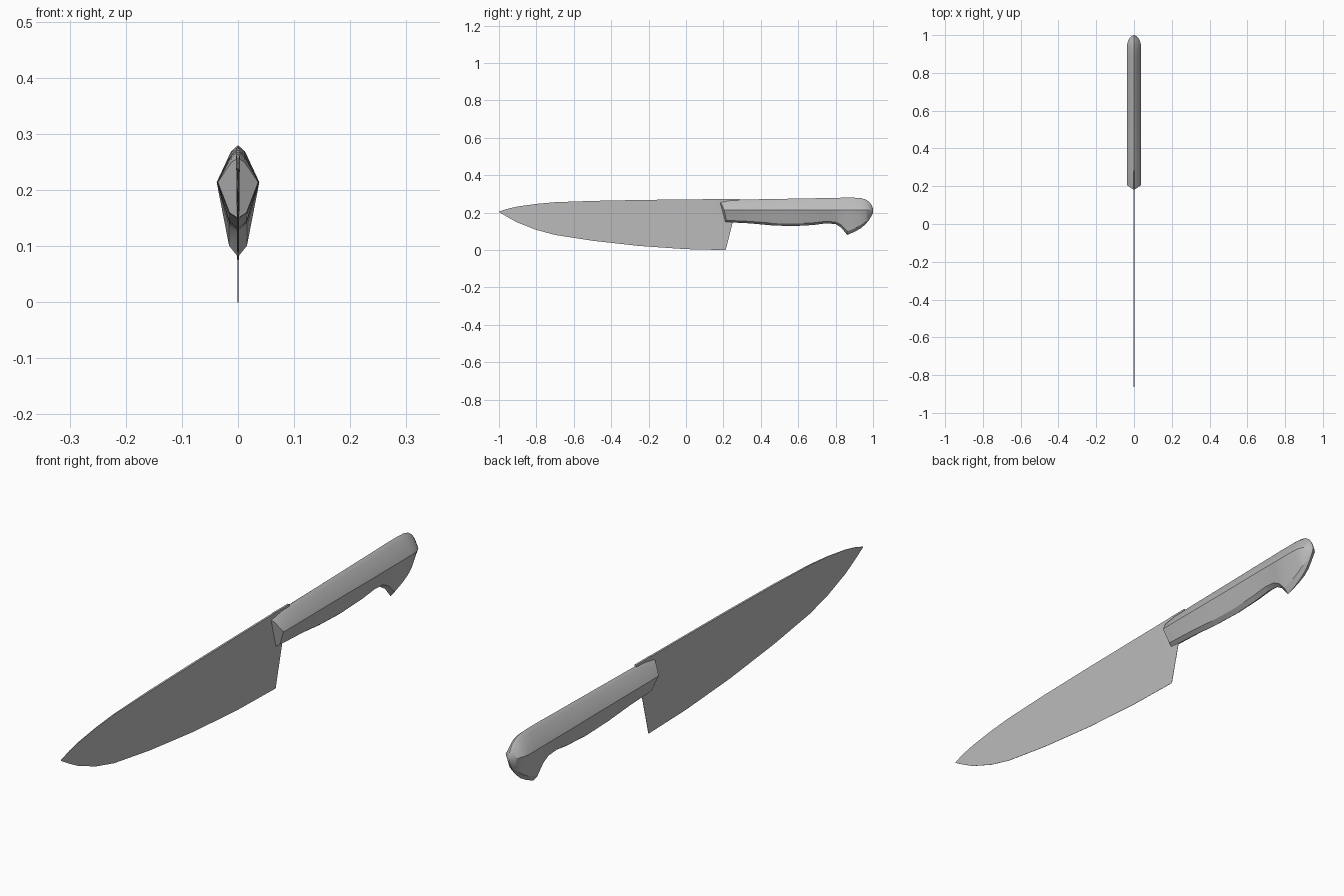
import bpy, bmesh, math

cube = bpy.data.objects.get("Cube")
if cube:
    bpy.data.objects.remove(cube, do_unlink=True)


def flat_colour(name, rgb):
    m = bpy.data.materials.new(name)
    m.use_nodes = True
    col = (*rgb, 1)
    m.diffuse_color = col
    m.node_tree.nodes["Principled BSDF"].inputs["Base Color"].default_value = col
    return m


def loft(name, rings, mat, angle):
    """Skin a list of closed rings and cap both ends."""
    bm = bmesh.new()
    loops = [[bm.verts.new(p) for p in ring] for ring in rings]
    n = len(loops[0])
    for a, b in zip(loops, loops[1:]):
        for i in range(n):
            j = (i + 1) % n
            bm.faces.new((a[i], a[j], b[j], b[i]))
    # each cap is split along the centre plane
    for ring in (loops[0], loops[-1]):
        h = n // 2
        bm.faces.new(ring[:h + 1])
        bm.faces.new(ring[h:] + ring[:1])
    bmesh.ops.remove_doubles(bm, verts=bm.verts, dist=0.00005)
    bmesh.ops.recalc_face_normals(bm, faces=bm.faces)
    me = bpy.data.meshes.new(name)
    bm.to_mesh(me)
    bm.free()
    me.materials.append(mat)
    ob = bpy.data.objects.new(name, me)
    bpy.context.collection.objects.link(ob)
    bpy.ops.object.select_all(action='DESELECT')
    ob.select_set(True)
    bpy.context.view_layer.objects.active = ob
    bpy.ops.object.shade_smooth_by_angle(angle=math.radians(angle))
    return ob


grey = flat_colour("grey", (0.5, 0.5, 0.5))

# Blade: wedge from a thicker spine to a fine cutting edge (y, spine z, edge z)
stations = [(-1, .206, .204), (-.95, .222, .174), (-.9, .233, .147),
            (-.8, .247, .108), (-.7, .256, .081), (-.5, .263, .05),
            (-.25, .268, .022), (0, .271, .005), (.212, .273, 0)]


def blade_ring(y, top, y_low, low, t):
    return [(0, y, top), (t, y, top), (.0005, y_low, low),
            (0, y_low, low), (-.0005, y_low, low), (-t, y, top)]


rings = [blade_ring(y, t, y, b, min(.0035, .0005 + (y + 1) * .006))
         for y, t, b in stations]
rings.append(blade_ring(.213, .273, .25, .15, .0035))
loft("blade", rings, grey, 30)

# Tang: thin strip running into the top of the handle
loft("tang", [[(0, y, .274), (.0035, y, .274), (.0035, y, .2),
               (0, y, .2), (-.0035, y, .2), (-.0035, y, .274)]
              for y in (.2, .285)], grey, 30)

# Handle: kite section with a side ridge (y, top z, bottom z, half width)
sections = [(.24, .268, .148, .037), (.34, .271, .143, .037),
            (.46, .273, .132, .037), (.57, .275, .128, .037),
            (.68, .277, .134, .038), (.75, .278, .143, .038),
            (.8, .279, .139, .038), (.83, .28, .12, .038),
            (.862, .28, .081, .038), (.9, .28, .097, .038),
            (.935, .278, .117, .038), (.96, .271, .138, .035),
            (.98, .258, .163, .027), (.992, .242, .183, .016),
            (1, .222, .2, .004)]


def handle_ring(y, top, low, w, slant=(0, 0, 0, 0, 0)):
    mid = .214
    half = [(0, top), (w * .33, top - (top - mid) * .17), (w, mid),
            (w * .42, low + (mid - low) * .15), (0, low)]
    pts = [(x, y + s, z) for (x, z), s in zip(half, slant)]
    return pts + [(-x, yy, z) for x, yy, z in pts[3:0:-1]]


# the front end leans back towards the bottom and comes to a blunt ridge
front = handle_ring(.18, .257, .15, .036, (0, .008, .025, .035, .03))
loft("handle", [front] + [handle_ring(*s) for s in sections], grey, 30)
